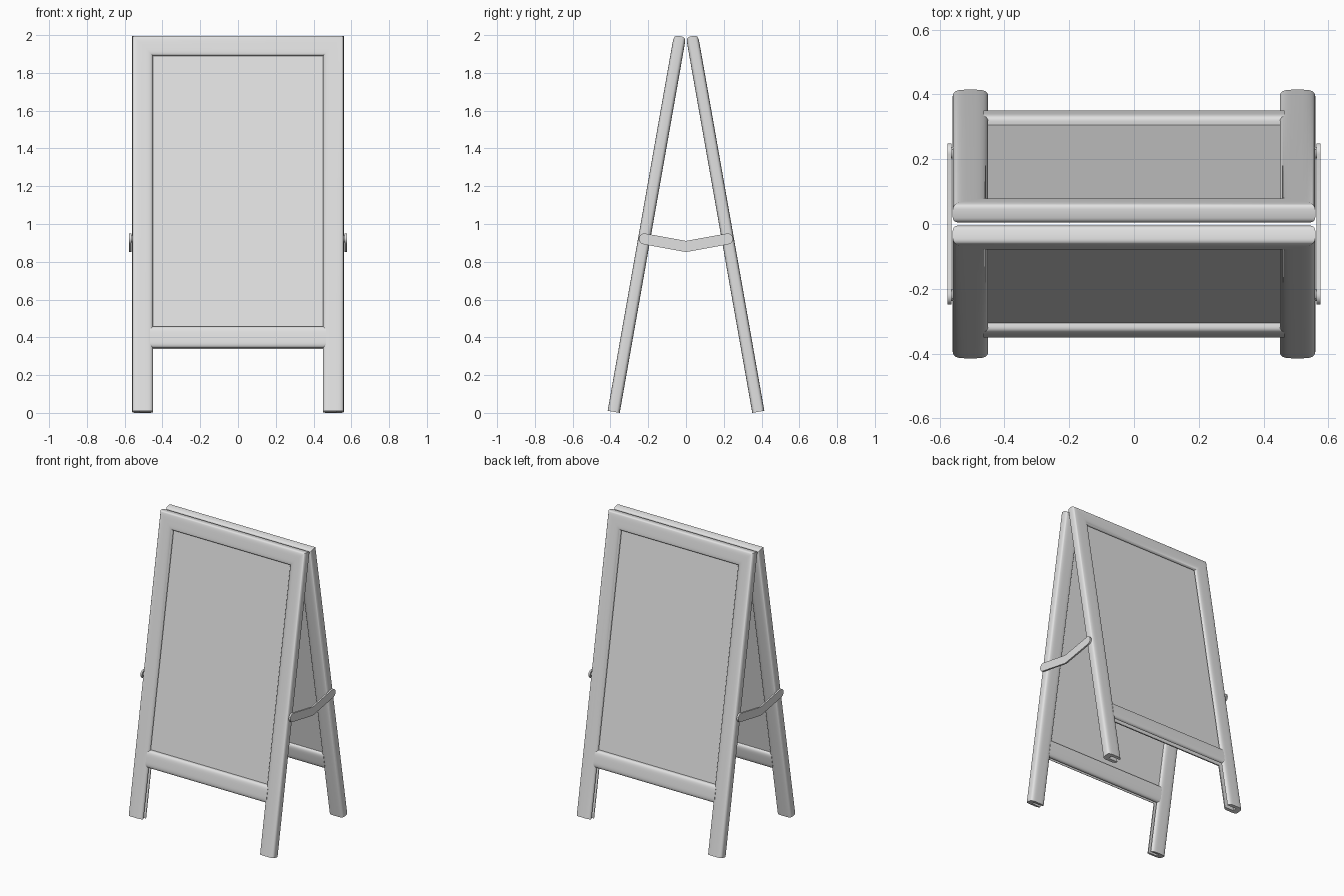
import bpy, bmesh, math
from mathutils import Vector

cube = bpy.data.objects.get("Cube")
if cube:
    bpy.data.objects.remove(cube, do_unlink=True)

TILT = math.radians(10)
APEX = 1.989                      # height where the two frames meet
LENGTH = APEX / math.cos(TILT)    # leg length along the slope
HALF_W, BAR, DEPTH = 0.56, 0.11, 0.065

mat = bpy.data.materials.new("light grey")
mat.use_nodes = True
grey = (0.75, 0.75, 0.75, 1)
mat.diffuse_color = grey
mat.node_tree.nodes["Principled BSDF"].inputs["Base Color"].default_value = grey


def finish(name, bm, smooth=True):
    bmesh.ops.recalc_face_normals(bm, faces=bm.faces)
    mesh = bpy.data.meshes.new(name)
    bm.to_mesh(mesh)
    bm.free()
    mesh.materials.append(mat)
    obj = bpy.data.objects.new(name, mesh)
    bpy.context.collection.objects.link(obj)
    if smooth:
        bpy.ops.object.select_all(action='DESELECT')
        obj.select_set(True)
        bpy.context.view_layer.objects.active = obj
        bpy.ops.object.shade_smooth_by_angle(angle=math.radians(35))
    return obj


def place(x, down, out, side):
    """Point on a leaning frame; side is -1 for front, 1 for back."""
    return Vector((x, side * (down * math.sin(TILT) + out * math.cos(TILT)),
                   APEX - down * math.cos(TILT) + out * math.sin(TILT)))


def soft(v):
    return math.copysign(abs(v) ** 0.5, v)


def bar_profile(width, steps=36, start=0.14):
    """Rounded bar section with a channel along its inner edge."""
    pts = []
    for i in range(steps + 1):
        a = start + (2 * math.pi - 2 * start) * i / steps
        pts.append((width / 2 * (1 + soft(math.cos(a))), DEPTH / 2 * (1 + soft(math.sin(a)))))
    pts.append((width * 0.35, pts[-1][1]))
    pts.append((width * 0.35, pts[0][1]))
    return pts


def sweep(name, profile, path, side):
    """Path entries: x, down, and the direction in which the bar width grows."""
    bm = bmesh.new()
    rings = [[bm.verts.new(place(x + u * dx, d + u * dd, n, side)) for u, n in profile]
             for x, d, dx, dd in path]
    count = len(profile)
    for a, b in zip(rings, rings[1:]):
        for i in range(count):
            j = (i + 1) % count
            bm.faces.new((a[i], a[j], b[j], b[i]))
    bm.faces.new(rings[0])
    bm.faces.new(rings[-1])
    return finish(name, bm)


for label, side in (("front", -1), ("back", 1)):
    # Two legs and the top rail with mitred corners
    sweep(label + "_leg_frame", bar_profile(BAR),
          [(-HALF_W, LENGTH, 1, 0), (-HALF_W, 0, 1, 1),
           (HALF_W, 0, -1, 1), (HALF_W, LENGTH, -1, 0)], side)
    # Bottom rail between the legs
    sweep(label + "_bottom_rail", bar_profile(0.116),
          [(-0.465, 1.564, 0, 1), (0.465, 1.564, 0, 1)], side)
    # Display board
    bm = bmesh.new()
    bmesh.ops.create_cube(bm, size=1)
    for v in bm.verts:
        v.co = place(v.co.x * 0.94, 0.835 + v.co.y * 1.49, 0.027 + v.co.z * 0.016, side)
    finish(label + "_board", bm, smooth=False)

# Bent side straps with rounded ends
RADIUS, END_Y, END_Z, MID_Z = 0.029, 0.22, 0.921, 0.881
slope = math.atan2(END_Z - MID_Z, END_Y)
rise = RADIUS / math.cos(slope)
arc = [(END_Y + RADIUS * math.cos(a), END_Z + RADIUS * math.sin(a))
       for a in (slope - math.pi / 2 + math.pi * i / 12 for i in range(13))]
outline = ([(0, MID_Z - rise)] + arc + [(0, MID_Z + rise)]
           + [(-y, z) for y, z in reversed(arc)])

for label, sx in (("left", 1), ("right", -1)):
    bm = bmesh.new()
    face = bm.faces.new([bm.verts.new((sx * 0.564, y, z)) for y, z in outline])
    bmesh.ops.solidify(bm, geom=[face], thickness=0.0)
    bm.clear()
    near = [bm.verts.new((sx * 0.564, y, z)) for y, z in outline]
    far = [bm.verts.new((sx * 0.576, y, z)) for y, z in outline]
    bm.faces.new(near)
    bm.faces.new(far)
    for i in range(len(near)):
        j = (i + 1) % len(near)
        bm.faces.new((near[i], near[j], far[j], far[i]))
    finish(label + "_strap", bm)
    # Pivot pins joining the strap to both frames
    for end, sy in (("front", -1), ("back", 1)):
        bm = bmesh.new()
        bmesh.ops.create_cone(bm, cap_ends=True, segments=24, radius1=0.018,
                              radius2=0.018, depth=0.03)
        for v in bm.verts:
            v.co = Vector((sx * (0.556 + v.co.z), sy * END_Y + v.co.x, END_Z + v.co.y))
        finish(f"{label}_{end}_pivot_pin", bm)
